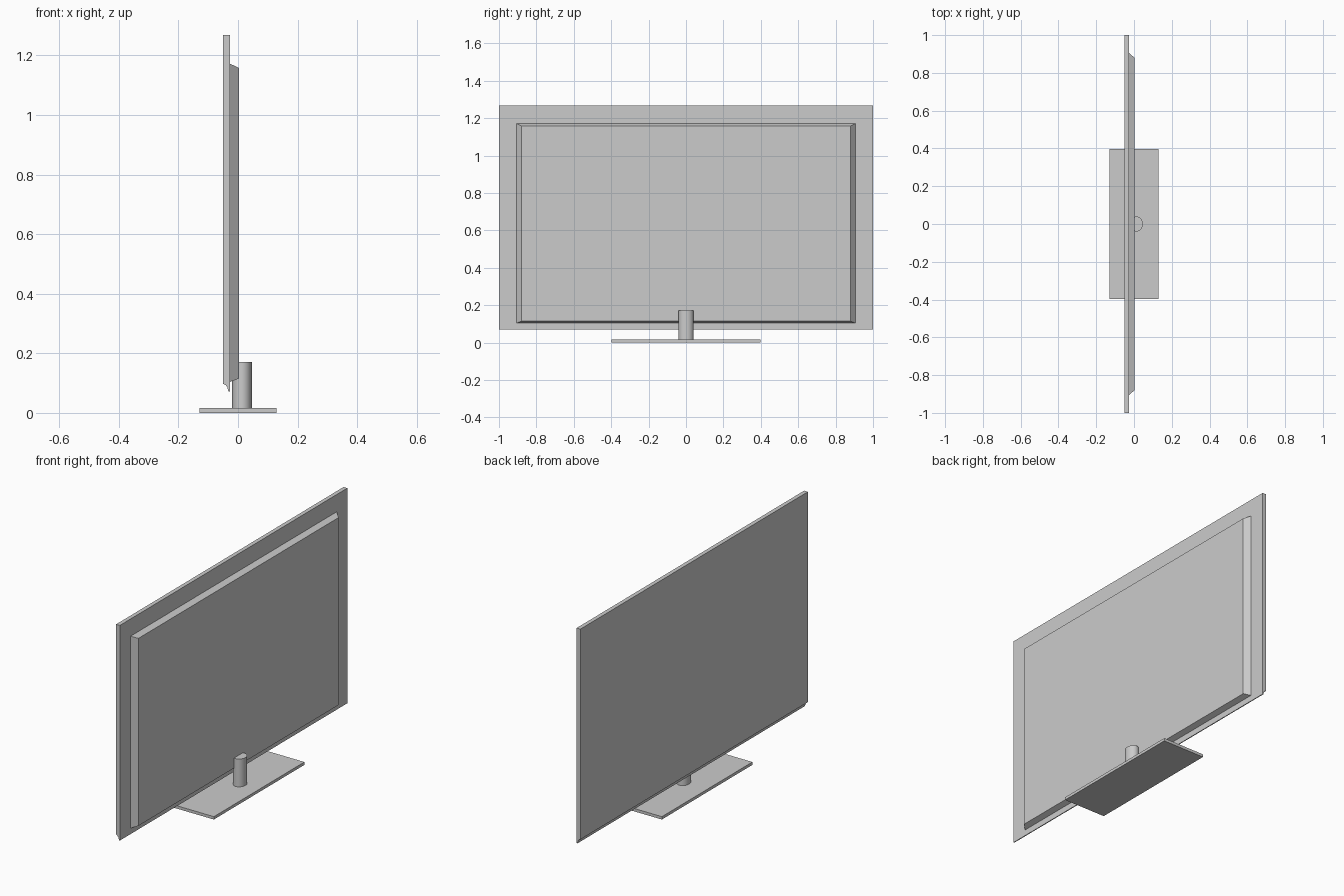
import bpy, bmesh, math

cube = bpy.data.objects.get("Cube")
if cube:
    bpy.data.objects.remove(cube, do_unlink=True)

GREY = (0.6, 0.6, 0.6, 1.0)
grey = bpy.data.materials.new("light_grey")
grey.use_nodes = True
grey.diffuse_color = GREY
grey.node_tree.nodes["Principled BSDF"].inputs["Base Color"].default_value = GREY


def loft(name, start, end):
    """Solid between two matching closed outlines of 3D points."""
    bm = bmesh.new()
    a = [bm.verts.new(p) for p in start]
    b = [bm.verts.new(p) for p in end]
    bm.faces.new(a)
    bm.faces.new(b)
    for i in range(len(a)):
        j = (i + 1) % len(a)
        bm.faces.new((a[i], a[j], b[j], b[i]))
    bmesh.ops.recalc_face_normals(bm, faces=bm.faces)
    mesh = bpy.data.meshes.new(name)
    bm.to_mesh(mesh)
    bm.free()
    mesh.materials.append(grey)
    obj = bpy.data.objects.new(name, mesh)
    bpy.context.collection.objects.link(obj)
    return obj


def smooth(obj):
    bpy.ops.object.select_all(action="DESELECT")
    obj.select_set(True)
    bpy.context.view_layer.objects.active = obj
    bpy.ops.object.shade_smooth_by_angle(angle=math.radians(35))


def upright_rect(x, half_y, z0, z1):
    return [(x, -half_y, z0), (x, half_y, z0), (x, half_y, z1), (x, -half_y, z1)]


def flat_rect(half_x, half_y, z):
    return [(-half_x, -half_y, z), (half_x, -half_y, z),
            (half_x, half_y, z), (-half_x, half_y, z)]


def ellipse(cx, rx, ry, z, sides=32):
    angles = [2 * math.pi * i / sides for i in range(sides)]
    return [(cx + rx * math.cos(t), ry * math.sin(t), z) for t in angles]


# Thin screen panel with a scooped lower front edge, extruded along its width
profile = [(-0.05, 1.268), (-0.05, 0.098), (-0.042, 0.094), (-0.036, 0.086),
           (-0.032, 0.071), (-0.027, 0.071), (-0.027, 1.268)]
panel = loft("screen_panel", [(x, -1, z) for x, z in profile],
             [(x, 1, z) for x, z in profile])
smooth(panel)

# Tapered rear housing
loft("rear_housing", upright_rect(-0.027, 0.906, 0.104, 1.172),
     upright_rect(0.003, 0.88, 0.115, 1.158))

# Oval stand post
post = loft("stand_post", ellipse(0.0135, 0.033, 0.04, 0.015),
            ellipse(0.0135, 0.033, 0.04, 0.171))
smooth(post)

# Flat stand base
loft("stand_base", flat_rect(0.13, 0.398, 0), flat_rect(0.13, 0.398, 0.016))
